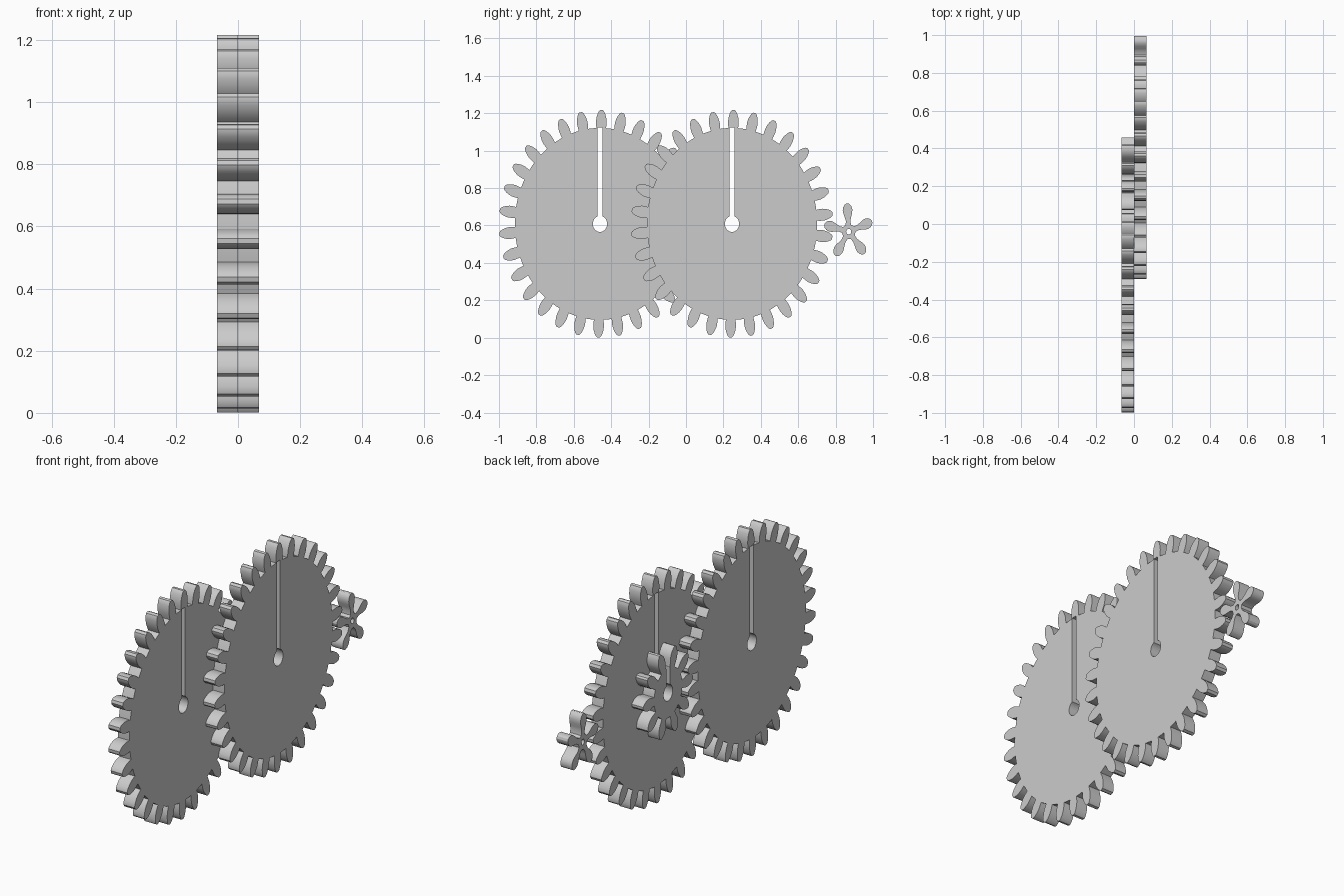
import bpy, bmesh
from math import sin, cos, radians, pi, asin

if "Cube" in bpy.data.objects:
    bpy.data.objects.remove(bpy.data.objects["Cube"])

THICK = 0.067
SQUASH = 0.888   # gears are slightly narrower than tall

steel = bpy.data.materials.new("plain_grey")
grey = (0.6, 0.6, 0.6, 1)
steel.diffuse_color = grey
steel.use_nodes = True
steel.node_tree.nodes["Principled BSDF"].inputs["Base Color"].default_value = grey


def prism(name, outline, x0, x1):
    """Extrude a (y, z) outline along x."""
    bm = bmesh.new()
    face = bm.faces.new([bm.verts.new((x0, y, z)) for y, z in outline])
    new = bmesh.ops.extrude_face_region(bm, geom=[face])["geom"]
    bmesh.ops.translate(bm, vec=(x1 - x0, 0, 0),
                        verts=[v for v in new if isinstance(v, bmesh.types.BMVert)])
    bmesh.ops.recalc_face_normals(bm, faces=bm.faces)
    mesh = bpy.data.meshes.new(name)
    bm.to_mesh(mesh)
    bm.free()
    ob = bpy.data.objects.new(name, mesh)
    bpy.context.collection.objects.link(ob)
    return ob


def gear_outline(teeth, phase, profile, cy, cz):
    """Closed outline; profile lists (radius, half width) from root to tip."""
    pts = []
    step = 2 * pi / teeth
    flank = [(r, asin(w / r)) for r, w in profile]
    root, base = flank[0]
    for i in range(teeth):
        mid = radians(phase) + i * step
        pts += [(r, mid - a) for r, a in flank]
        pts += [(r, mid + a) for r, a in reversed(flank)]
        gap = step - 2 * base
        pts += [(root, mid + base + gap * k / 3) for k in (1, 2)]
    return [(cy + r * cos(a) * SQUASH, cz + r * sin(a)) for r, a in pts]


def keyhole(radius, slot_half, slot_top, cy, cz):
    """Round shaft hole with a narrow slot rising from it."""
    start = asin(slot_half / radius)
    n = 28
    angles = [pi / 2 + start + (2 * pi - 2 * start) * k / n for k in range(n + 1)]
    pts = [(radius * cos(a), radius * sin(a)) for a in angles]
    if slot_top:
        pts += [(slot_half, slot_top), (-slot_half, slot_top)]
    return [(cy + y * SQUASH, cz + z) for y, z in pts]


def gear(name, teeth, phase, profile, center, x0, hole, slot_half, slot_top):
    ob = prism(name, gear_outline(teeth, phase, profile, *center), x0, x0 + THICK)
    cutter = prism("shaft_cutter", keyhole(hole, slot_half, slot_top, *center),
                   x0 - 0.02, x0 + THICK + 0.02)
    cutter.hide_render = True
    cut = ob.modifiers.new("shaft_hole", "BOOLEAN")
    cut.object = cutter
    cut.operation = "DIFFERENCE"
    cut.solver = "EXACT"
    bpy.context.view_layer.update()
    baked = bpy.data.meshes.new_from_object(
        ob.evaluated_get(bpy.context.evaluated_depsgraph_get()))
    ob.modifiers.clear()
    ob.data = baked
    ob.data.name = name
    bpy.data.objects.remove(cutter)
    ob.data.materials.clear()
    ob.data.materials.append(steel)
    # Smooth flanks, crisp rims
    bpy.ops.object.select_all(action="DESELECT")
    ob.select_set(True)
    bpy.context.view_layer.objects.active = ob
    bpy.ops.object.shade_smooth_by_angle(angle=radians(25))
    return ob


# Tooth profiles, root to tip
wheel_tooth = [(0.513, 0.029), (0.53, 0.031), (0.55, 0.032), (0.57, 0.029),
               (0.588, 0.023), (0.601, 0.016), (0.608, 0.008)]
small_tooth = [(0.134, 0.022), (0.155, 0.026), (0.175, 0.031), (0.195, 0.031),
               (0.215, 0.025), (0.23, 0.015), (0.238, 0.006)]
pinion_tooth = [(0.04, 0.016), (0.06, 0.014), (0.08, 0.019), (0.1, 0.026),
                (0.12, 0.029), (0.135, 0.025), (0.146, 0.016), (0.151, 0.006)]

front_axle, rear_axle, pinion_axle = (-0.46, 0.6085), (0.246, 0.6085), (0.87, 0.567)

# Two large wheels in neighbouring layers
for name, axle, x0 in (("front_wheel", front_axle, -THICK), ("rear_wheel", rear_axle, 0)):
    gear(name, 30, 89.15, wheel_tooth, axle, x0, 0.043, 0.016, 0.516)

# Small gear sharing the rear axle, meshing with the front wheel
gear("small_gear", 10, -0.85, small_tooth, rear_axle, -THICK, 0.043, 0.016, 0.2)

# Five-tooth pinion driven by the rear wheel
gear("pinion", 5, 21.5, pinion_tooth, pinion_axle, 0, 0.015, 0.004, 0)
